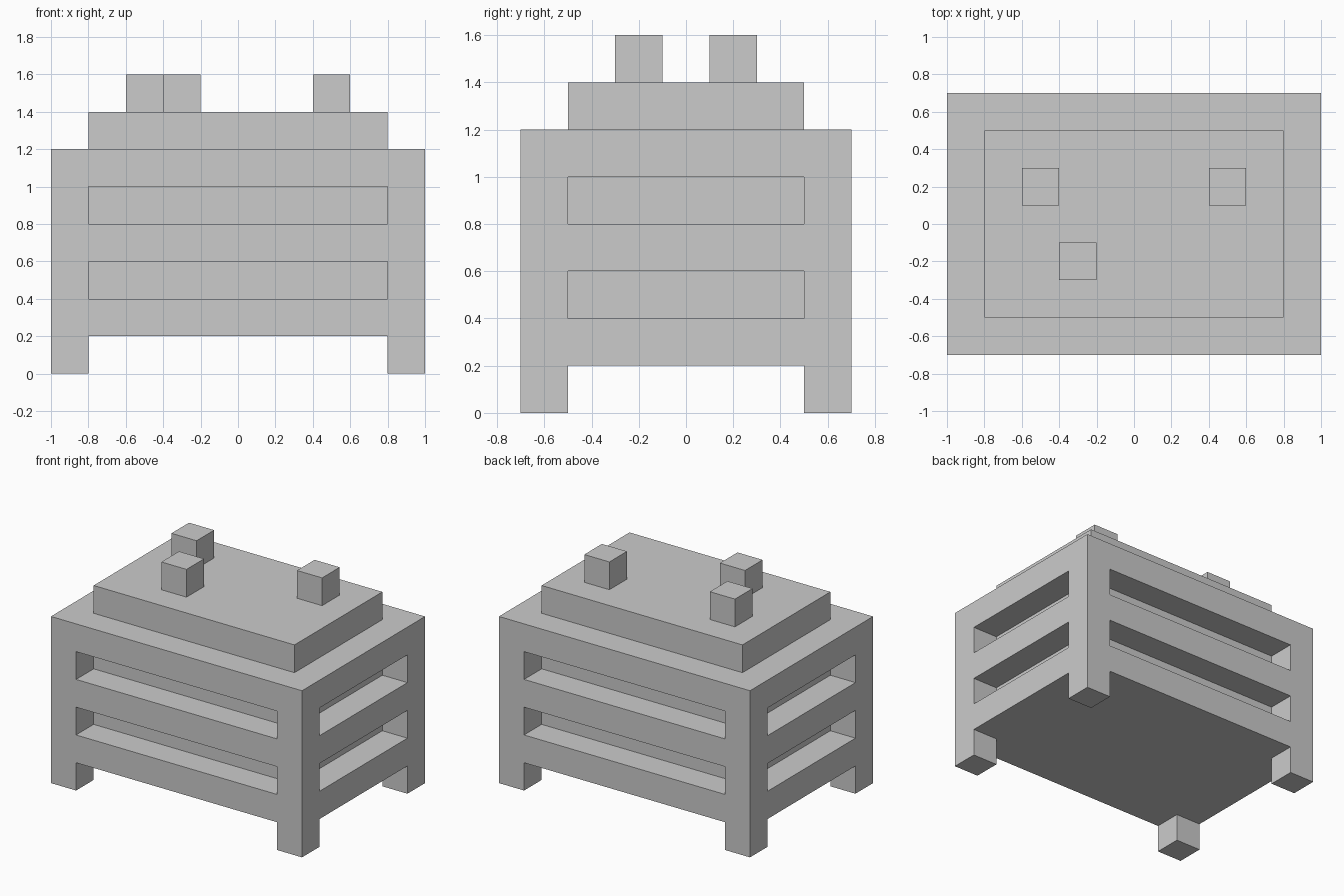
import bpy, bmesh

if "Cube" in bpy.data.objects:
    bpy.data.objects.remove(bpy.data.objects["Cube"])

XS = [-1.0, -0.8, 0.8, 1.0]
YS = [-0.7, -0.5, 0.5, 0.7]
ZS = [0.0, 0.2, 0.4, 0.6, 0.8, 1.0, 1.2]


def finish(name, bm):
    bmesh.ops.recalc_face_normals(bm, faces=bm.faces)
    mesh = bpy.data.meshes.new(name)
    bm.to_mesh(mesh)
    bm.free()
    obj = bpy.data.objects.new(name, mesh)
    bpy.context.collection.objects.link(obj)
    return obj


def add_box(name, center, size):
    bm = bmesh.new()
    bmesh.ops.create_cube(bm, size=1)
    bmesh.ops.scale(bm, vec=size, verts=bm.verts)
    obj = finish(name, bm)
    obj.location = center
    return obj


def solid(i, j, k):
    """Corner posts run full height, rails fill alternate levels, core fills the middle."""
    if not (0 <= i < 3 and 0 <= j < 3 and 0 <= k < 6):
        return False
    post = i != 1 and j != 1
    core = i == 1 and j == 1 and k > 0
    return post or core or k % 2 == 1


# Crate body: one shell with corner legs, rails and recessed slots
bm = bmesh.new()
grid = (XS, YS, ZS)
for i in range(3):
    for j in range(3):
        for k in range(6):
            if not solid(i, j, k):
                continue
            cell = (i, j, k)
            for axis in range(3):
                u, v = (axis + 1) % 3, (axis + 2) % 3
                for side in (0, 1):
                    near = list(cell)
                    near[axis] += 2 * side - 1
                    if solid(*near):
                        continue
                    corners = []
                    for du, dv in ((0, 0), (1, 0), (1, 1), (0, 1)):
                        p = list(cell)
                        p[axis] += side
                        p[u] += du
                        p[v] += dv
                        corners.append(bm.verts.new([grid[a][p[a]] for a in range(3)]))
                    bm.faces.new(corners if side else corners[::-1])
bmesh.ops.remove_doubles(bm, verts=bm.verts, dist=1e-4)
finish("crate_body", bm)

# Raised lid
add_box("lid", (0, 0, 1.3), (1.6, 1.0, 0.2))

# Three cube knobs on the lid
for n, (x, y) in enumerate([(-0.5, 0.2), (0.5, 0.2), (-0.3, -0.2)], 1):
    add_box(f"knob_{n}", (x, y, 1.5), (0.2, 0.2, 0.2))
